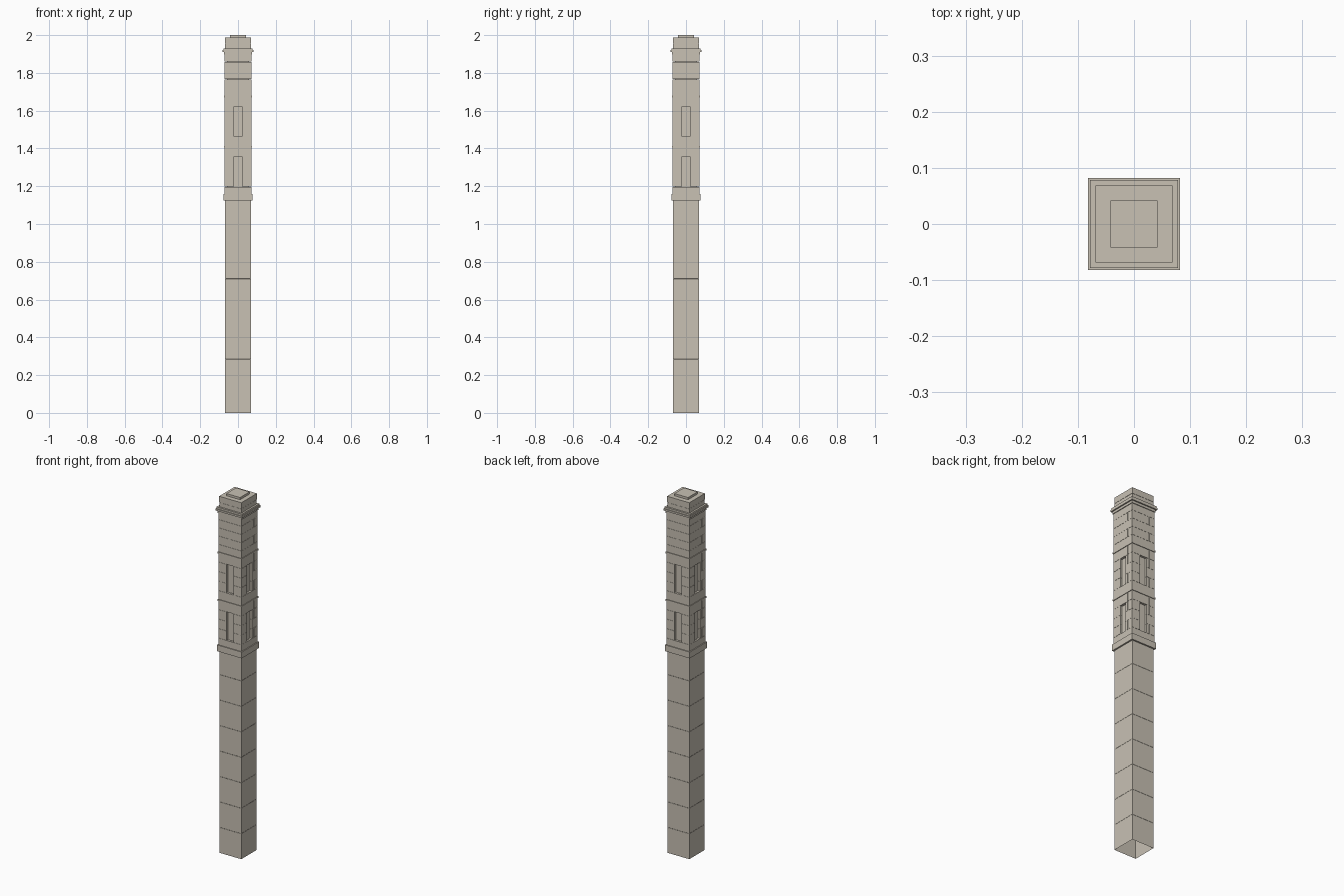
import bpy, bmesh, math
from mathutils import Matrix, Vector

if "Cube" in bpy.data.objects:
    bpy.data.objects.remove(bpy.data.objects["Cube"])

stone = bpy.data.materials.new("warm_grey_stone")
stone.diffuse_color = (0.578, 0.533, 0.456, 1)
stone.use_nodes = True
stone.node_tree.nodes["Principled BSDF"].inputs["Base Color"].default_value = stone.diffuse_color


def add_box(bm, x0, x1, y0, y1, z0, z1, rot=0):
    m = (Matrix.Rotation(rot, 4, 'Z')
         @ Matrix.Translation(((x0 + x1) / 2, (y0 + y1) / 2, (z0 + z1) / 2))
         @ Matrix.Diagonal((x1 - x0, y1 - y0, z1 - z0, 1)))
    bmesh.ops.create_cube(bm, size=1, matrix=m)


def finish(bm, name):
    me = bpy.data.meshes.new(name)
    bm.to_mesh(me)
    bm.free()
    me.materials.append(stone)
    ob = bpy.data.objects.new(name, me)
    bpy.context.collection.objects.link(ob)
    return ob


def slab(name, levels):
    """Stack of square boxes: (half width, bottom, top)."""
    bm = bmesh.new()
    for h, z0, z1 in levels:
        add_box(bm, -h, h, -h, h, z0, z1)
    return finish(bm, name)


def square_profile(name, profile):
    """Open square tube swept through (half width, height) points."""
    bm = bmesh.new()
    rings = [[bm.verts.new((sx * h, sy * h, z))
              for sx, sy in ((-1, -1), (1, -1), (1, 1), (-1, 1))]
             for h, z in profile]
    for a, b in zip(rings, rings[1:]):
        for i in range(4):
            j = (i + 1) % 4
            bm.faces.new((a[i], a[j], b[j], b[i]))
    return finish(bm, name)


HALF, GAP = 0.071, 0.0008


def course(bm, z0, z1, joints, depth, opening=0):
    """One ring of ashlar blocks, overlapping pinwheel fashion at the corners."""
    xs = [-HALF] + joints + [HALF - depth]
    for side in range(4):
        for a, b in zip(xs, xs[1:]):
            if opening and abs((a + b) / 2) < opening:
                continue
            add_box(bm, a + (GAP if a > -HALF else 0), b, -HALF, -HALF + depth,
                    z0, z1 - GAP, side * math.pi / 2)


# Plain hollow lower shaft, open underneath, with fine bed joints
S = 0.0675
prof = [(S, 0)]
for k in range(1, 8):
    z = k * 0.142
    prof += [(S, z - 0.0006), (S - 0.0005, z), (S, z + 0.0006)]
prof.append((S, 1.13))
square_profile("lower_shaft", prof)

# Plinth of the upper tower
slab("tower_plinth", [(0.076, 1.125, 1.16)])

# Two storeys with a tall window recess on each side
C = 0.053
W = 0.020
for s in range(2):
    base = 1.145 + s * 5 * C
    bm = bmesh.new()
    for k in range(5):
        z0 = base + k * C
        if 1 <= k <= 3:
            js = [-0.037, -W, W, 0.037] if k != 2 else [-W, W]
            course(bm, z0, z0 + C, js, 0.013, W)
        else:
            course(bm, z0, z0 + C, [-0.037, 0.037] if k == 4 else [0.0], 0.013)
    finish(bm, f"storey_{s + 1}_masonry")
    top = base + 5 * C
    slab(f"storey_{s + 1}_ledge", [(0.0745, top - 0.004, top + 0.004)])
slab("window_backing_core", [(0.0585, 1.14, 1.9)])

# Plain top storey
bm = bmesh.new()
z0 = 1.145 + 10 * C
n = 5
h = (1.905 - z0) / n
for k in range(n):
    course(bm, z0 + k * h, z0 + (k + 1) * h,
           [-0.037, 0.037] if k % 2 else [0.0], 0.013)
finish(bm, "top_storey_masonry")

# Stepped cornice, attic block and cap
slab("cornice", [(0.075, 1.897, 1.91), (0.082, 1.91, 1.92), (0.078, 1.92, 1.93)])
slab("attic_block", [(0.068, 1.93, 1.953), (0.067, 1.953, 1.955), (0.0685, 1.955, 1.988)])
slab("cap_stone", [(0.042, 1.988, 2.0)])
